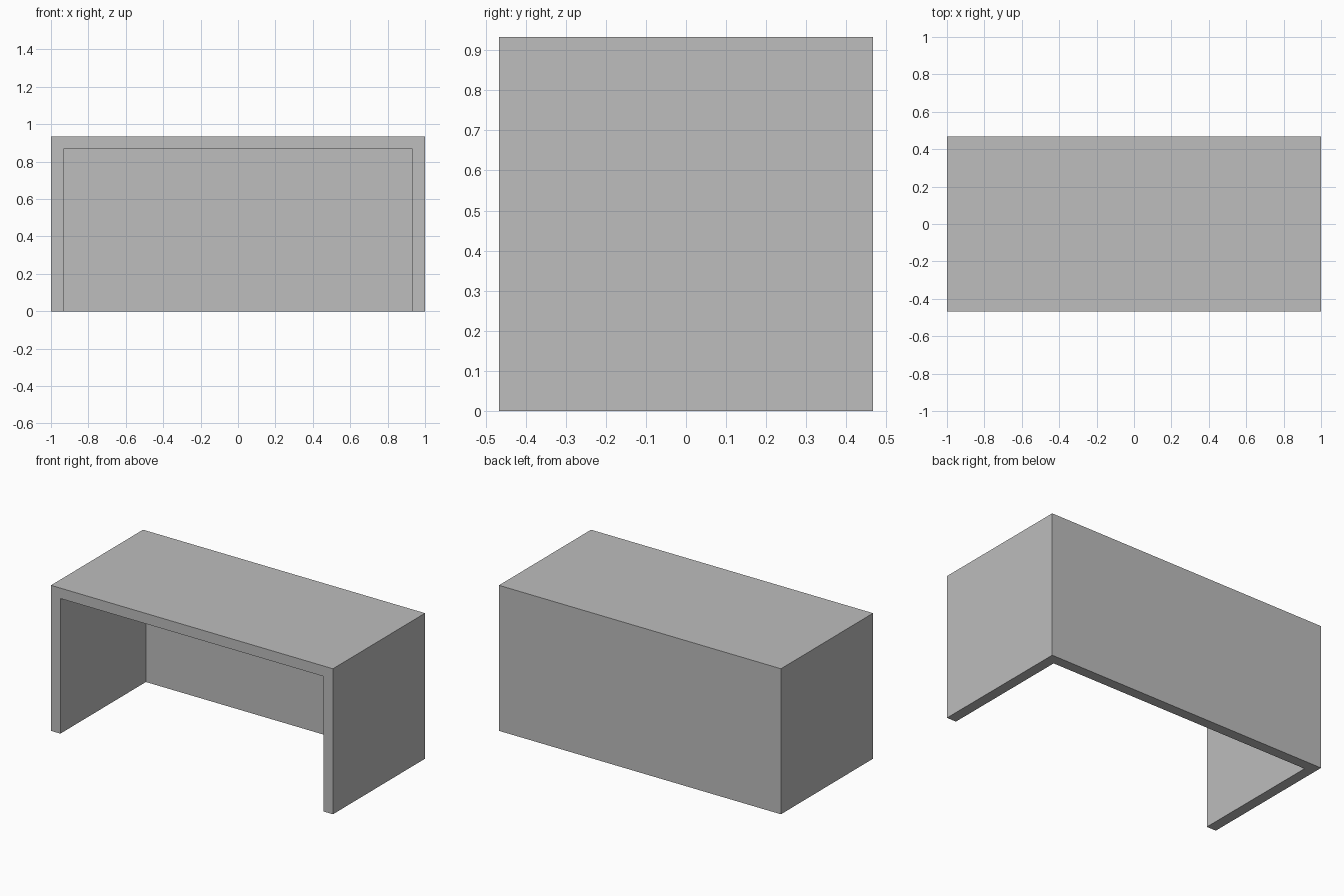
import bpy

# Remove the default cube
cube = bpy.data.objects.get("Cube")
if cube:
    bpy.data.objects.remove(cube, do_unlink=True)

# Overall sizes
WIDTH, DEPTH, HEIGHT = 2.0, 0.933, 0.933
BOARD = 0.0667

grey = bpy.data.materials.new("plain grey")
grey.use_nodes = True
grey.diffuse_color = (0.51, 0.51, 0.51, 1)
grey.node_tree.nodes["Principled BSDF"].inputs["Base Color"].default_value = grey.diffuse_color


def board(name, low, high):
    """Add a box spanning two opposite corners."""
    centre = [(a + b) / 2 for a, b in zip(low, high)]
    bpy.ops.mesh.primitive_cube_add(size=1, location=centre)
    obj = bpy.context.object
    obj.name = name
    obj.scale = [b - a for a, b in zip(low, high)]
    bpy.ops.object.transform_apply(location=False, rotation=False, scale=True)
    obj.data.materials.append(grey)
    return obj


x, y = WIDTH / 2, DEPTH / 2
under = HEIGHT - BOARD

# Desk shell: the boards join into one solid with clean outer faces
desk = board("desk", (-x, -y, 0), (x, y, HEIGHT))

# Knee space, open to the front and the floor
knee_space = board("knee_space_cutter", (-x + BOARD, -y - BOARD, -BOARD),
                   (x - BOARD, y - BOARD, under))
knee_space.hide_render = True
knee_space.hide_viewport = True

cut = desk.modifiers.new("knee space", "BOOLEAN")
cut.operation = "DIFFERENCE"
cut.solver = "EXACT"
cut.object = knee_space
